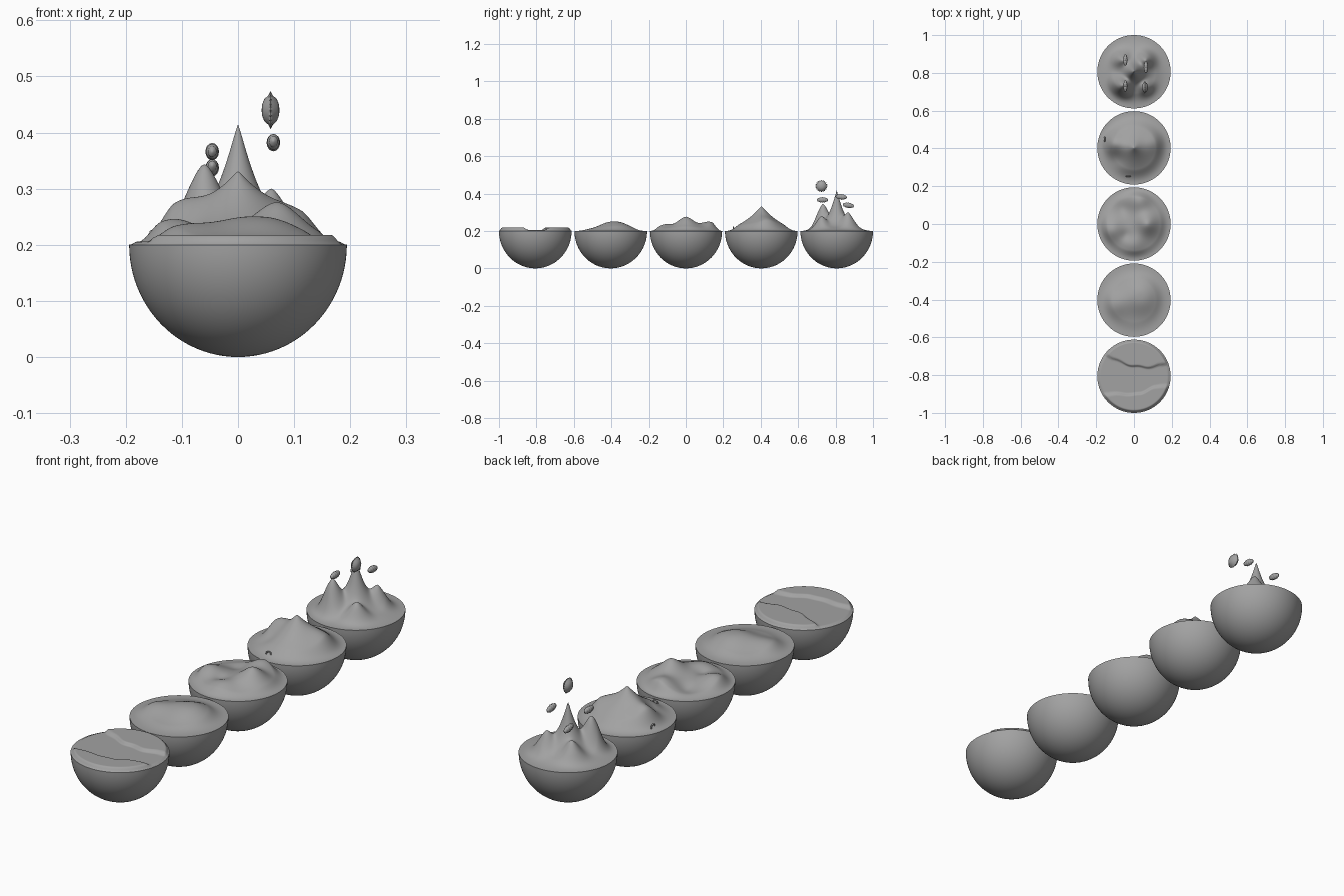
import bpy, math
from mathutils import Vector

cube = bpy.data.objects.get("Cube")
if cube:
    bpy.data.objects.remove(cube, do_unlink=True)

R, RIM, STEP = 0.194, 0.2, 0.403
SEG, RINGS = 128, 50

grey = bpy.data.materials.new("stone_grey")
grey.use_nodes = True
grey.diffuse_color = (0.36, 0.36, 0.36, 1)
grey.node_tree.nodes["Principled BSDF"].inputs["Base Color"].default_value = (0.36, 0.36, 0.36, 1)


def smooth(t):
    t = max(0.0, min(1.0, t))
    return t * t * (3 - 2 * t)


def finish(obj, angle=50):
    obj.data.materials.clear()
    obj.data.materials.append(grey)
    bpy.ops.object.select_all(action='DESELECT')
    obj.select_set(True)
    bpy.context.view_layer.objects.active = obj
    bpy.ops.object.shade_smooth_by_angle(angle=math.radians(angle))
    return obj


def mesh_object(name, verts, faces, angle=50):
    me = bpy.data.meshes.new(name)
    me.from_pydata(verts, [], faces)
    obj = bpy.data.objects.new(name, me)
    bpy.context.collection.objects.link(obj)
    return finish(obj, angle)


def rings_to_mesh(name, top, rings, bottom, angle=50):
    """Close a stack of equal rings with a point at each end."""
    n = len(rings[0])
    verts = [top] + [v for ring in rings for v in ring] + [bottom]
    faces = []
    for i in range(n):
        j = (i + 1) % n
        faces.append((0, 1 + i, 1 + j))
        for k in range(len(rings) - 1):
            a = 1 + k * n
            faces.append((a + i, a + n + i, a + n + j, a + j))
        a = 1 + (len(rings) - 1) * n
        faces.append((a + i, len(verts) - 1, a + j))
    return mesh_object(name, verts, faces, angle)


# Terrain: each bump is x, y, height, spread, sharpness
def bump(x, y, b):
    return b[2] * math.exp(-(math.hypot(x - b[0], y - b[1]) / b[3]) ** b[4])


def summed(bumps):
    return lambda x, y: sum(bump(x, y, b) for b in bumps)


def river(x, y):
    north = 0.041 + 1.6 * (x - 0.06) ** 2 + 0.004 * math.sin(60 * x)
    south = -0.085 + 0.04 * smooth((x - 0.03) / 0.08) + 0.003 * math.sin(50 * x)
    bank = smooth((y - north) / 0.014) + smooth((south - y) / 0.018)
    return 0.006 + 0.011 * bank


def peaks(x, y):
    bumps = [(0, 0, 0.21, 0.047, 1.15), (-0.06, -0.073, 0.138, 0.05, 1.7),
             (0.06, 0.06, 0.093, 0.045, 1.6), (0.06, -0.08, 0.073, 0.045, 1.6),
             (-0.06, 0.06, 0.08, 0.045, 1.6)]
    return sum(bump(x, y, b) ** 2.5 for b in bumps) ** 0.4 + 0.005


hill = summed([(0.035, 0.02, 0.038, 0.09, 2.4), (-0.1, -0.02, 0.024, 0.07, 2),
               (0, 0, 0.012, 0.16, 4)])
ridges = summed([(0.07, 0.0, 0.058, 0.06, 1.8), (-0.12, -0.03, 0.032, 0.06, 2),
                 (0.03, 0.13, 0.036, 0.06, 2), (0.0, -0.11, 0.02, 0.06, 2),
                 (-0.06, 0.08, -0.012, 0.04, 2), (-0.04, -0.06, -0.008, 0.03, 2),
                 (0, 0, 0.018, 0.17, 4)])
mountain = summed([(0, 0, 0.056, 0.045, 1.15), (0, 0, 0.062, 0.12, 2),
                   (-0.11, 0.025, 0.038, 0.055, 2), (0.11, 0.03, 0.024, 0.06, 2),
                   (-0.09, -0.06, -0.014, 0.05, 2), (0, 0, 0.012, 0.17, 4)])


def height(land, edge, x, y):
    return RIM + land(x, y) * smooth((R - math.hypot(x, y)) / edge * 0.75 + 0.0)


def bowl(name, cy, land, edge):
    def ring(r, z_of):
        pts = []
        for i in range(SEG):
            a = 2 * math.pi * i / SEG
            x, y = r * math.cos(a), r * math.sin(a)
            pts.append((x, cy + y, z_of(x, y)))
        return pts

    rings = [ring(R * k / RINGS, lambda x, y: height(land, edge, x, y))
             for k in range(1, RINGS + 1)]
    for k in range(1, 24):
        a = math.pi / 2 * k / 24
        z = RIM - RIM * math.sin(a)
        rings.append(ring(R * math.cos(a), lambda x, y: z))
    rings_to_mesh(name, (0, cy, height(land, edge, 0, 0)), rings, (0, cy, 0))


for i, (name, land, edge) in enumerate([
        ("river_bowl", river, 0.012), ("hill_bowl", hill, 0.06),
        ("ridge_bowl", ridges, 0.04), ("mountain_bowl", mountain, 0.06),
        ("peak_bowl", peaks, 0.06)]):
    bowl(name, (i - 2) * STEP, land, edge)

# Small arches half sunk in the mountain slopes
for name, x, y, turn in [("west_arch", -0.155, 0.045, 90), ("south_arch", -0.03, -0.15, 0)]:
    bpy.ops.mesh.primitive_torus_add(
        major_segments=24, minor_segments=8, major_radius=0.011, minor_radius=0.003,
        location=(x, y + STEP, height(mountain, 0.06, x, y)),
        rotation=(math.pi / 2, 0, math.radians(turn)))
    bpy.context.object.name = name
    finish(bpy.context.object)


# Floating ribbed pods lying along y
def pod(name, x, y, z, tilt):
    rings, n, steps = [], 16, 28
    for k in range(1, steps):
        t = -math.cos(math.pi * k / steps)
        r = math.sqrt(1 - t * t) * (1 + 0.1 * math.cos(t * 5 * math.pi))
        ring = []
        for i in range(n):
            a = -2 * math.pi * i / n
            ring.append((x + 0.011 * r * math.cos(a), y + 0.03 * t,
                         z + 0.014 * r * math.sin(a) + tilt * t))
        rings.append(ring)
    rings_to_mesh(name, (x, y - 0.03, z - tilt), rings, (x, y + 0.03, z + tilt))


pod("west_front_pod", -0.046, 0.73, 0.366, 0.0)
pod("west_back_pod", -0.046, 0.868, 0.337, -0.004)
pod("east_back_pod", 0.063, 0.83, 0.382, -0.003)

# Floating spiked disc facing sideways
cx, cy, cz, n = 0.058, 0.724, 0.44, 40
rings = []
for r, dx in [(0.01, 0.015), (0.02, 0.011), (0.026, 0.004), (0.03, 0),
              (0.026, -0.004), (0.02, -0.011), (0.01, -0.015)]:
    ring = []
    for i in range(n):
        a = 2 * math.pi * i / n
        rad = r if dx else (0.034 if i % 2 == 0 else 0.027)
        ring.append((cx + dx, cy + rad * math.cos(a), cz + rad * math.sin(a)))
    rings.append(ring)
rings_to_mesh("spiked_disc", (cx + 0.016, cy, cz), rings, (cx - 0.016, cy, cz), 30)
